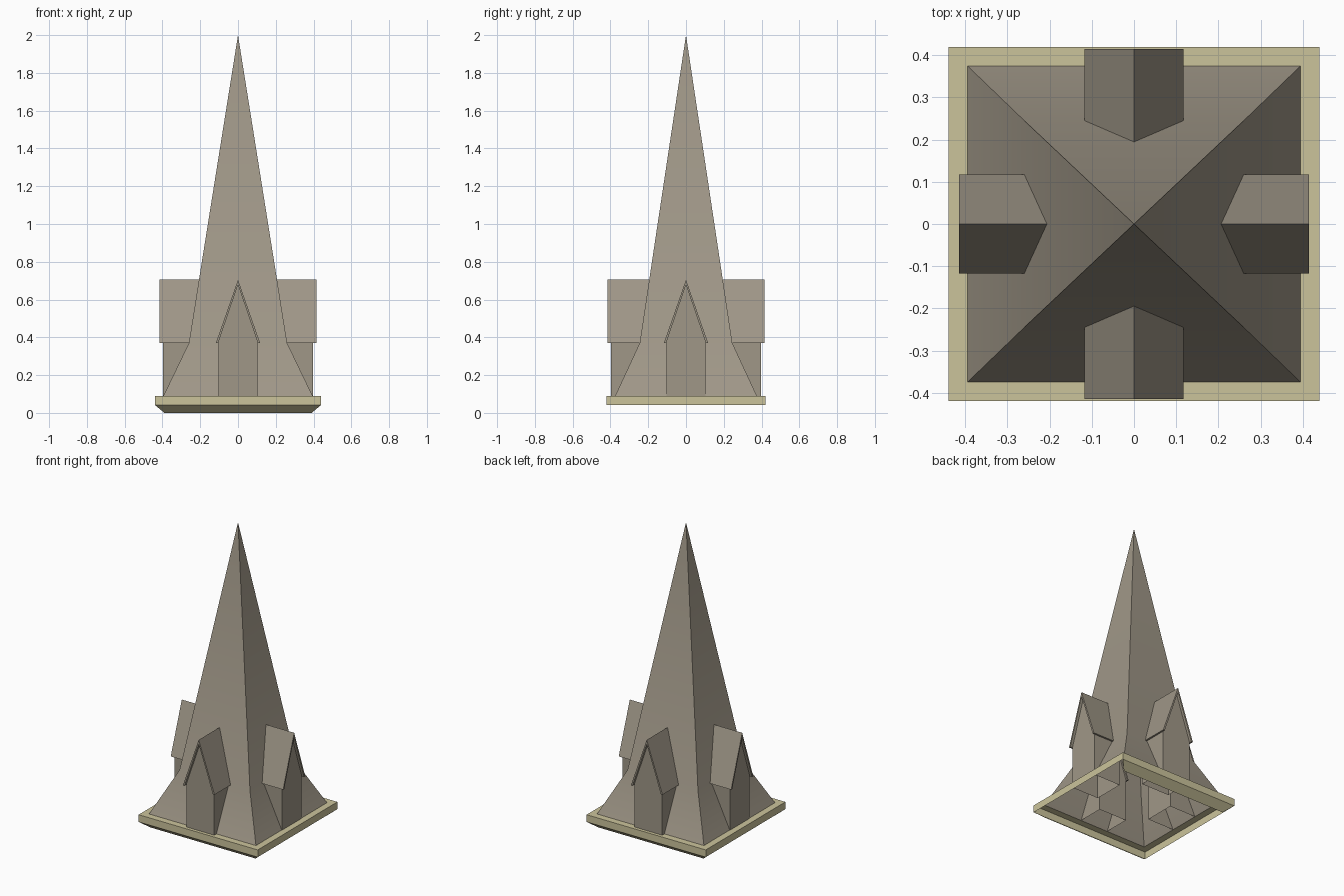
import bpy, bmesh, math
from mathutils import Matrix

cube = bpy.data.objects.get("Cube")
if cube:
    bpy.data.objects.remove(cube, do_unlink=True)


def material(name, rgb):
    m = bpy.data.materials.new(name)
    m.use_nodes = True
    m.diffuse_color = (*rgb, 1)
    m.node_tree.nodes["Principled BSDF"].inputs["Base Color"].default_value = (*rgb, 1)
    return m


SLATE = material("grey brown slate", (0.35, 0.31, 0.245))
STONE = material("pale tan stone", (0.60, 0.55, 0.33))


def finish(name, bm, mat):
    me = bpy.data.meshes.new(name)
    bm.to_mesh(me)
    bm.free()
    ob = bpy.data.objects.new(name, me)
    bpy.context.collection.objects.link(ob)
    me.materials.append(mat)
    return ob


def ring(bm, x, y, z):
    return [bm.verts.new((sx * x, sy * y, z))
            for sx, sy in ((-1, -1), (1, -1), (1, 1), (-1, 1))]


def bridge(bm, low, high, sides=range(4)):
    for i in sides:
        j = (i + 1) % 4
        bm.faces.new((low[i], low[j], high[j], high[i]))


# Spire: flared skirt below a tall four-sided point, open underneath
bm = bmesh.new()
base, waist = ring(bm, 0.395, 0.375, 0.09), ring(bm, 0.26, 0.245, 0.37)
bridge(bm, base, waist)
tip = bm.verts.new((0, 0, 2))
for i in range(4):
    bm.faces.new((waist[i], waist[(i + 1) % 4], tip))
spire = finish("spire", bm, SLATE)
bpy.context.view_layer.objects.active = spire
spire.select_set(True)
bpy.ops.object.shade_smooth_by_angle(angle=math.radians(30))

# Cornice: open frame, with sloping undersides on the front and back only
bm = bmesh.new()
foot, low = ring(bm, 0.39, 0.37, 0), ring(bm, 0.44, 0.42, 0.042)
top, inner = ring(bm, 0.44, 0.42, 0.09), ring(bm, 0.395, 0.375, 0.09)
bridge(bm, foot, low, (0, 2))
bridge(bm, low, top)
bridge(bm, top, inner)
finish("cornice", bm, STONE)


def extrude_profile(name, points, y0, y1, turn, open_edge=None):
    """Prism along y from an x-z profile, turned about z."""
    bm = bmesh.new()
    front = [bm.verts.new((x, y0, z)) for x, z in points]
    back = [bm.verts.new((x, y1, z)) for x, z in points]
    bm.faces.new(front)
    bm.faces.new(back[::-1])
    n = len(points)
    for i in range(n):
        if i != open_edge:
            j = (i + 1) % n
            bm.faces.new((front[j], front[i], back[i], back[j]))
    bmesh.ops.recalc_face_normals(bm, faces=bm.faces)
    bm.transform(Matrix.Rotation(turn, 4, "Z"))
    return finish(name, bm, SLATE)


# Four gabled dormers, one on each side
WALL = [(-0.103, 0.09), (0.103, 0.09), (0.103, 0.38), (0, 0.68), (-0.103, 0.38)]
ROOF = [(-0.117, 0.37), (-0.105, 0.37), (0, 0.677),
        (0.105, 0.37), (0.117, 0.37), (0, 0.705)]
for k, side in enumerate(("front", "left", "back", "right")):
    turn = k * math.pi / 2
    extrude_profile(side + "_dormer_wall", WALL, -0.398, -0.2, turn, open_edge=0)
    extrude_profile(side + "_dormer_roof", ROOF, -0.415, -0.19, turn)
